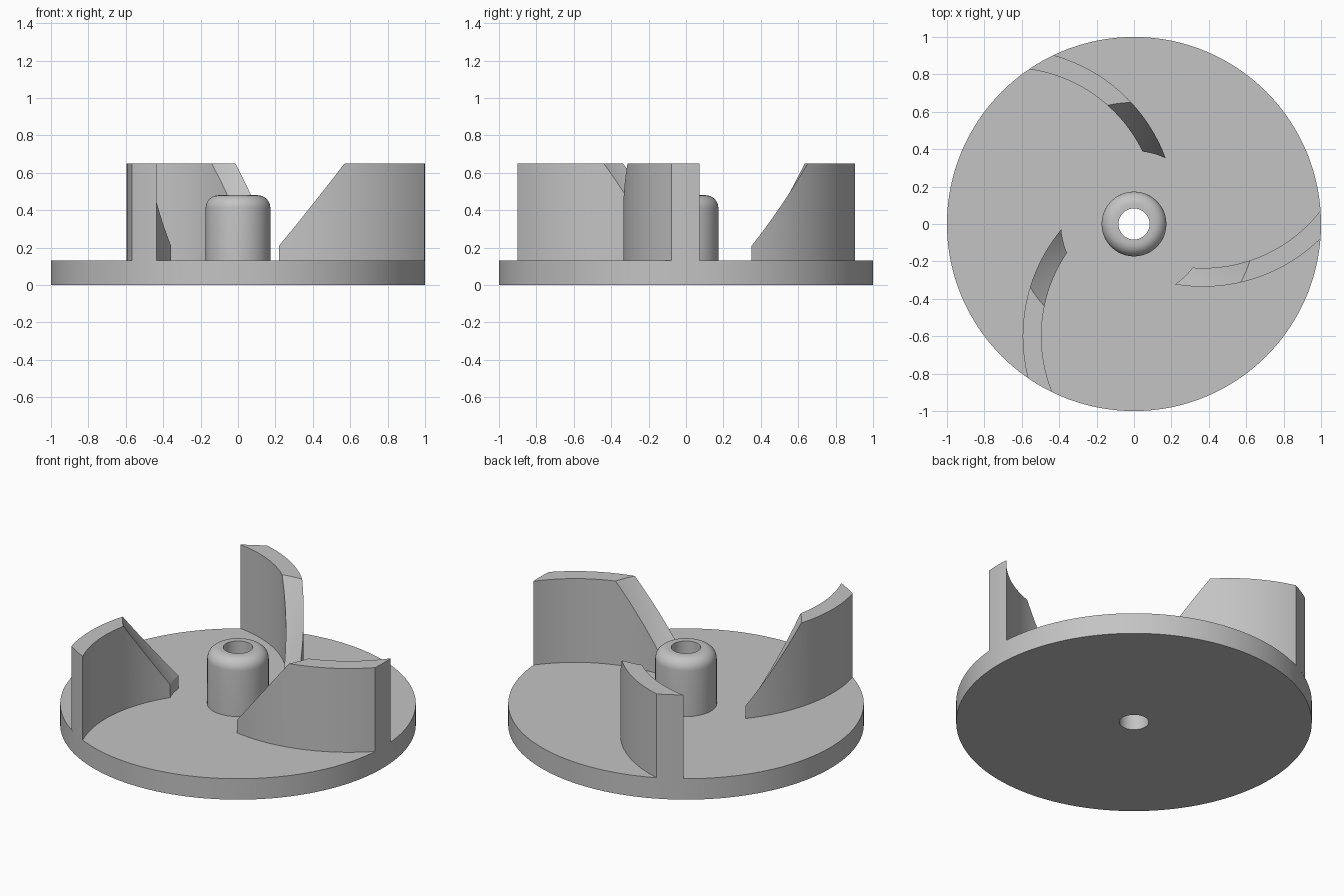
import bpy, bmesh
from math import pi, sin, cos, acos, atan2, hypot, radians

cube = bpy.data.objects.get("Cube")
if cube:
    bpy.data.objects.remove(cube, do_unlink=True)

BASE_TOP = 0.13
BORE = 0.083

grey = bpy.data.materials.new("plain grey")
grey.use_nodes = True
color = (0.55, 0.55, 0.55, 1)
grey.diffuse_color = color
grey.node_tree.nodes["Principled BSDF"].inputs["Base Color"].default_value = color


def finish(name, bm):
    """Turn a bmesh into a smooth-shaded object with sharp edges kept."""
    bmesh.ops.recalc_face_normals(bm, faces=bm.faces)
    mesh = bpy.data.meshes.new(name)
    bm.to_mesh(mesh)
    bm.free()
    mesh.materials.append(grey)
    obj = bpy.data.objects.new(name, mesh)
    bpy.context.collection.objects.link(obj)
    bpy.ops.object.select_all(action="DESELECT")
    obj.select_set(True)
    bpy.context.view_layer.objects.active = obj
    bpy.ops.object.shade_smooth_by_angle(angle=radians(25))
    return obj


def lathe(name, profile, steps):
    """Revolve a closed (radius, height) profile around z."""
    bm = bmesh.new()
    rings = []
    for i in range(steps):
        a = 2 * pi * i / steps
        rings.append([bm.verts.new((r * cos(a), r * sin(a), z)) for r, z in profile])
    n = len(profile)
    for i in range(steps):
        p, q = rings[i], rings[(i + 1) % steps]
        for j in range(n):
            k = (j + 1) % n
            bm.faces.new((p[j], q[j], q[k], p[k]))
    return finish(name, bm)


# Base disc with a central bore
lathe("base_disc", [(BORE, 0), (1, 0), (1, BASE_TOP), (BORE, BASE_TOP)], 192)

# Hub with a rounded top edge
R, TOP, FILLET = 0.173, 0.48, 0.068
rounded = [(R - FILLET + FILLET * cos(t * pi / 16), TOP - FILLET + FILLET * sin(t * pi / 16))
           for t in range(9)]
lathe("hub", [(BORE, BASE_TOP), (R, BASE_TOP)] + rounded + [(BORE, TOP)], 96)

# Curved blades: two concentric arcs, trimmed by circles around the axis
ARC_CENTRE = (0.30, -0.60)
ARC_DIST = hypot(*ARC_CENTRE)
ARC_ANGLE = atan2(ARC_CENTRE[1], ARC_CENTRE[0])
CONVEX, CONCAVE = 0.895, 0.795
TIP, RIDGE, RIM = 0.39, 0.65, 1.0
TIP_Z, BLADE_Z = 0.21, 0.65
ACROSS = 6


def arc_angle(r, arc_radius):
    """Polar angle at which a blade arc crosses the circle of radius r."""
    c = (r * r + ARC_DIST ** 2 - arc_radius ** 2) / (2 * r * ARC_DIST)
    return ARC_ANGLE - acos(c)


def blade(name, turn):
    bm = bmesh.new()
    radii = [TIP + (RIDGE - TIP) * i / 14 for i in range(14)]
    radii += [RIDGE + (RIM - RIDGE) * i / 16 for i in range(17)]
    low, high = [], []
    for r in radii:
        # The leading edge is a cone that meets the flat top at the ridge
        z = min(BLADE_Z, TIP_Z + (r - TIP) * (BLADE_Z - TIP_Z) / (RIDGE - TIP))
        a, b = arc_angle(r, CONVEX), arc_angle(r, CONCAVE)
        angles = [turn + a + (b - a) * j / ACROSS for j in range(ACROSS + 1)]
        low.append([bm.verts.new((r * cos(t), r * sin(t), BASE_TOP)) for t in angles])
        high.append([bm.verts.new((r * cos(t), r * sin(t), z)) for t in angles])
    last = len(radii) - 1
    for i in range(last):
        for layer in (low, high):
            for j in range(ACROSS):
                bm.faces.new((layer[i][j], layer[i + 1][j], layer[i + 1][j + 1], layer[i][j + 1]))
        for j in (0, ACROSS):
            bm.faces.new((low[i][j], low[i + 1][j], high[i + 1][j], high[i][j]))
    for i in (0, last):
        for j in range(ACROSS):
            bm.faces.new((low[i][j], low[i][j + 1], high[i][j + 1], high[i][j]))
    return finish(name, bm)


for k, place in enumerate(("front_right", "left", "back")):
    blade("blade_" + place, k * 2 * pi / 3)
